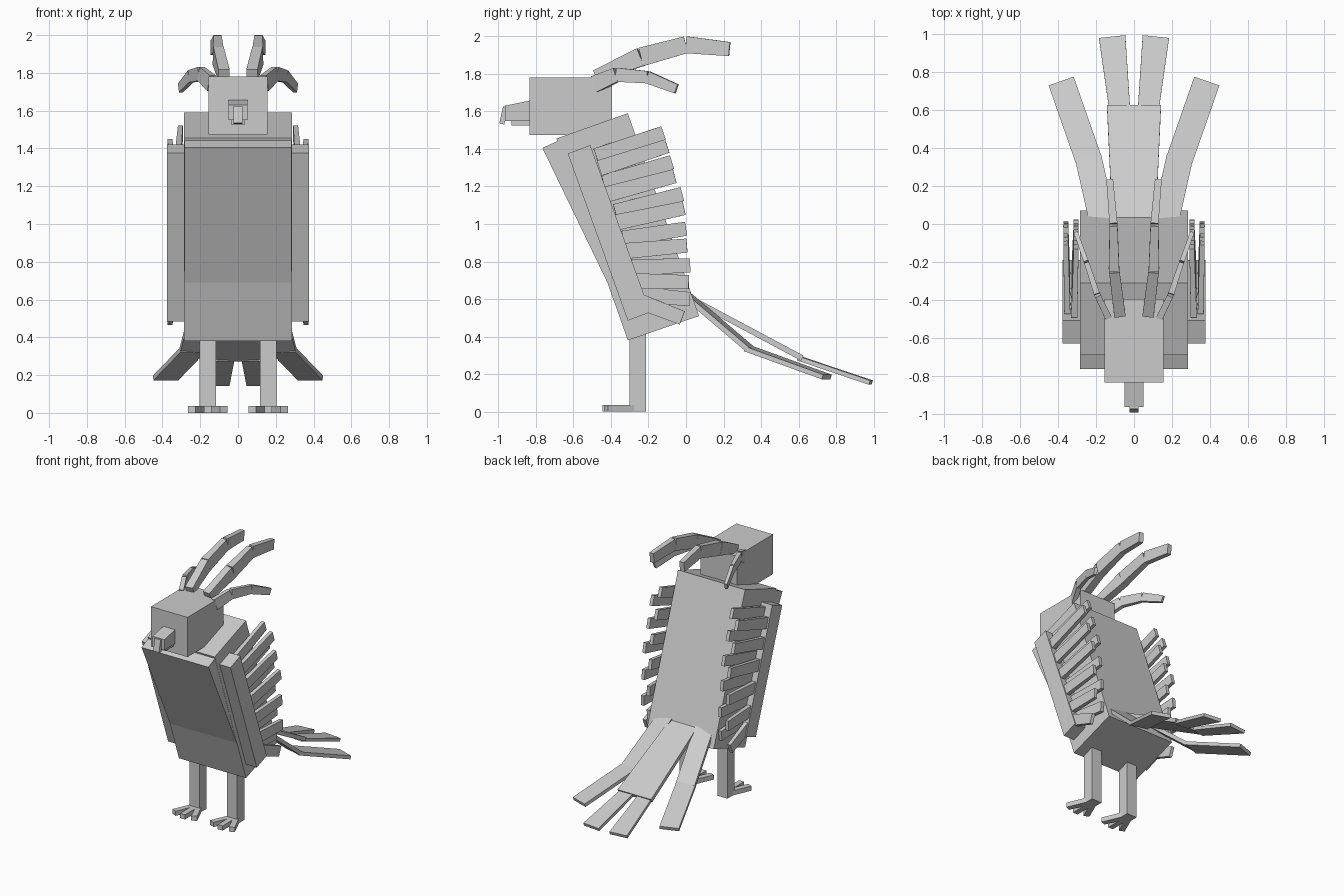
import bpy, bmesh
from math import cos, sin, radians
from mathutils import Vector


def solid(name, a, b):
    """Closed solid joining two matching outlines."""
    bm = bmesh.new()
    va = [bm.verts.new(p) for p in a]
    vb = [bm.verts.new(p) for p in b]
    n = len(va)
    bm.faces.new(va)
    bm.faces.new(vb[::-1])
    for i in range(n):
        j = (i + 1) % n
        bm.faces.new((va[i], vb[i], vb[j], va[j]))
    bmesh.ops.recalc_face_normals(bm, faces=bm.faces)
    me = bpy.data.meshes.new(name)
    bm.to_mesh(me)
    bm.free()
    ob = bpy.data.objects.new(name, me)
    bpy.context.collection.objects.link(ob)
    return ob


def prism(name, x0, x1, profile):
    """Side profile of (y, z) points extruded from x0 to x1."""
    return solid(name, [(x0, y, z) for y, z in profile], [(x1, y, z) for y, z in profile])


def block(name, x0, x1, y0, y1, z0, z1):
    return prism(name, x0, x1, [(y0, z0), (y1, z0), (y1, z1), (y0, z1)])


def plank(name, p0, p1, w0, w1, h0, h1):
    """Tapered bar from p0 to p1; w is the level width, h the upright height."""
    p0, p1 = Vector(p0), Vector(p1)
    d = (p1 - p0).normalized()
    side = d.cross(Vector((0, 0, 1))).normalized()
    up = side.cross(d)

    def ring(p, w, h):
        return [p + side * (w / 2 * i) + up * (h / 2 * j)
                for i, j in ((-1, -1), (1, -1), (1, 1), (-1, 1))]
    return solid(name, ring(p0, w0, h0), ring(p1, w1, h1))


# Leaning body and chest
prism("body", -0.285, 0.285, [(-0.31, 0.38), (0.07, 0.51), (-0.31, 1.59), (-0.69, 1.455)])
prism("chest", -0.284, 0.284, [(-0.765, 1.405), (-0.42, 0.69), (-0.3, 0.74), (-0.60, 1.48)])

# Head and hooked beak
block("head", -0.155, 0.155, -0.835, -0.395, 1.475, 1.78)
prism("upper_beak", -0.05, 0.05, [(-0.82, 1.55), (-0.965, 1.55), (-0.965, 1.63), (-0.82, 1.66)])
block("lower_beak", -0.035, 0.035, -0.93, -0.82, 1.525, 1.55)
prism("beak_hook", -0.025, 0.025, [(-0.975, 1.625), (-0.995, 1.535), (-0.967, 1.53), (-0.955, 1.625)])

# Wing feathers: tip y, tip z, pitch in degrees, length
inner = [(-0.12, 1.485, 19, 0.38), (-0.075, 1.33, 17, 0.38), (-0.02, 1.16, 15, 0.37),
         (0.0, 0.975, 9, 0.34), (0.022, 0.78, 2, 0.31), (0.02, 0.60, -5, 0.27)]
outer = [(-0.10, 1.415, 18, 0.38), (-0.06, 1.255, 15, 0.38), (-0.01, 1.085, 12, 0.37),
         (0.005, 0.885, 5, 0.34), (0.015, 0.69, -1, 0.28), (-0.02, 0.50, -21, 0.28)]

for s, label in ((1, "left"), (-1, "right")):
    # Leg and toes
    block(label + "_leg", s * 0.117, s * 0.203, -0.30, -0.213, 0.0, 0.45)
    for k, (dx, y) in enumerate(((-0.085, -0.425), (0, -0.445), (0.085, -0.425))):
        plank(f"{label}_toe_{k + 1}", (s * (0.16 + dx * 0.2), -0.27, 0.018),
              (s * (0.16 + dx), y, 0.018), 0.042, 0.042, 0.036, 0.036)

    # Wing panel and two feather rows
    prism(label + "_wing", s * 0.28, s * 0.377,
          [(-0.63, 1.375), (-0.31, 0.485), (-0.19, 0.53), (-0.51, 1.42)])
    for row, xr, xt, feathers in (("inner", 0.315, 0.305, inner), ("outer", 0.352, 0.36, outer)):
        for k, (y, z, a, length) in enumerate(feathers):
            c, t = cos(radians(a)), sin(radians(a))
            plank(f"{label}_{row}_feather_{k + 1}", (s * xr, y - length * c, z - length * t),
                  (s * xt, y, z), 0.032, 0.026, 0.085, 0.075)

    # Curled crest feathers, tall and low pairs
    tall = [((0.075, -0.48, 1.79), 0.06, 0.06), ((0.105, -0.24, 1.89), 0.055, 0.10),
            ((0.108, 0.0, 1.955), 0.042, 0.09), ((0.128, 0.232, 1.932), 0.036, 0.075)]
    low = [((0.14, -0.485, 1.745), 0.035, 0.09), ((0.195, -0.37, 1.795), 0.032, 0.075),
           ((0.25, -0.205, 1.782), 0.026, 0.065), ((0.305, -0.05, 1.72), 0.022, 0.05)]
    for kind, path in (("tall", tall), ("low", low)):
        for k in range(3):
            (p, w, h), (q, w2, h2) = path[k], path[k + 1]
            plank(f"{label}_{kind}_crest_{k + 1}", (s * p[0], p[1], p[2]),
                  (s * q[0], q[1], q[2]), w, w2, h, h2)

    # Tail: side feather in two pieces and half of the centre tip
    plank(label + "_tail_side", (s * 0.165, 0.01, 0.615), (s * 0.24, 0.345, 0.33),
          0.14, 0.14, 0.028, 0.028)
    plank(label + "_tail_side_tip", (s * 0.238, 0.335, 0.335), (s * 0.383, 0.75, 0.185),
          0.14, 0.14, 0.026, 0.026)
    plank(label + "_tail_centre_tip", (s * 0.075, 0.60, 0.285), (s * 0.115, 0.985, 0.155),
          0.11, 0.14, 0.024, 0.024)

# Central tail piece
plank("tail_centre", (0, 0.02, 0.605), (0, 0.62, 0.285), 0.23, 0.285, 0.03, 0.03)
